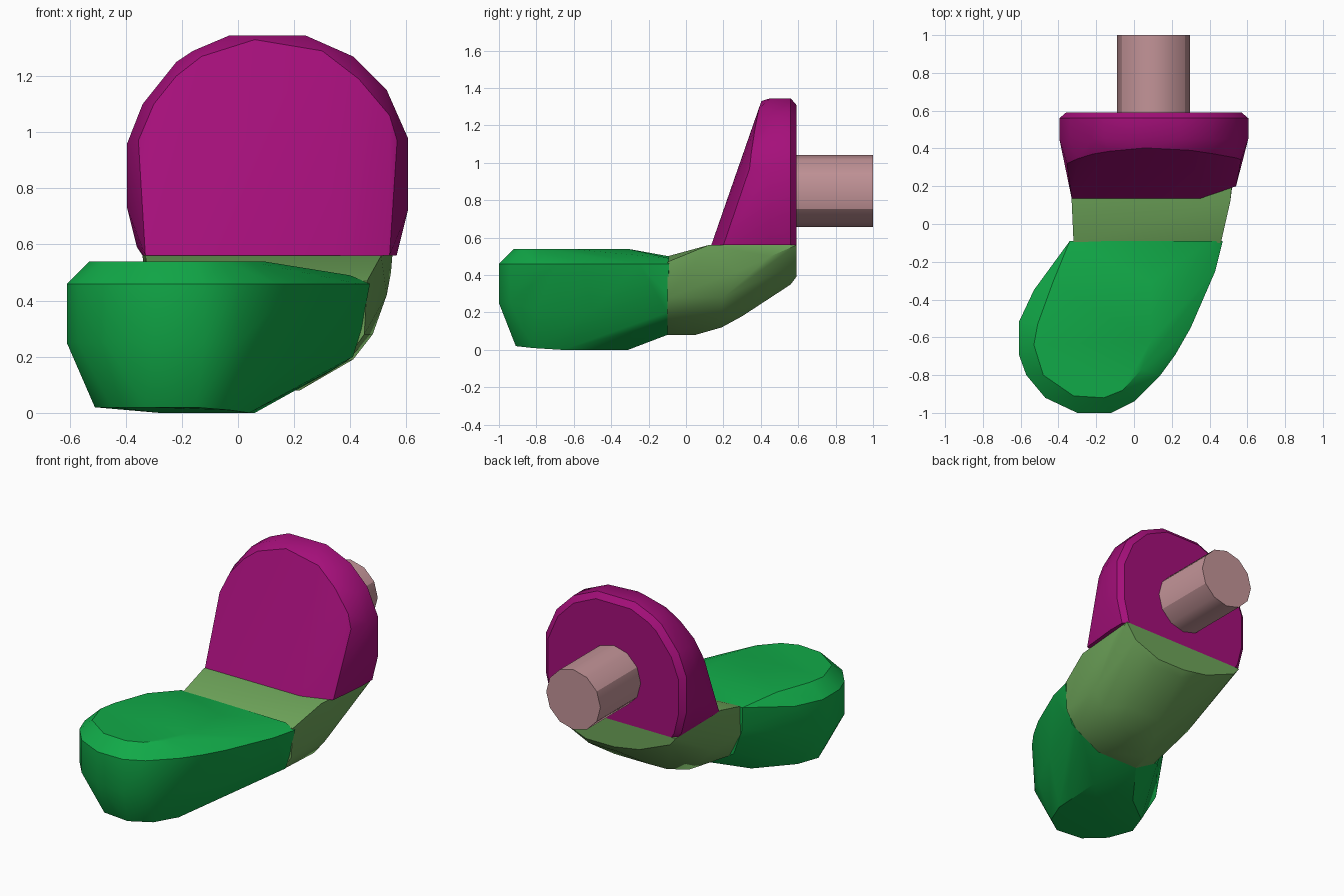
import bpy, bmesh, math
from mathutils import Matrix

cube = bpy.data.objects.get("Cube")
if cube:
    bpy.data.objects.remove(cube, do_unlink=True)


def material(name, rgb):
    m = bpy.data.materials.new(name)
    m.use_nodes = True
    m.diffuse_color = (*rgb, 1)
    m.node_tree.nodes["Principled BSDF"].inputs["Base Color"].default_value = (*rgb, 1)
    return m


def finish(name, bm, mat):
    bmesh.ops.recalc_face_normals(bm, faces=bm.faces[:])
    mesh = bpy.data.meshes.new(name)
    bm.to_mesh(mesh)
    bm.free()
    mesh.materials.append(mat)
    ob = bpy.data.objects.new(name, mesh)
    bpy.context.collection.objects.link(ob)
    bpy.ops.object.select_all(action='DESELECT')
    ob.select_set(True)
    bpy.context.view_layer.objects.active = ob
    bpy.ops.object.shade_smooth_by_angle(angle=math.radians(30))
    return ob


def hull(name, points, mat):
    """Convex block wrapped around a set of cross-section points."""
    bm = bmesh.new()
    for p in points:
        bm.verts.new(p)
    bmesh.ops.convex_hull(bm, input=bm.verts[:])
    loose = [v for v in bm.verts if not v.link_faces]
    bmesh.ops.delete(bm, geom=loose, context='VERTS')
    bmesh.ops.dissolve_limit(bm, angle_limit=math.radians(1),
                             verts=bm.verts[:], edges=bm.edges[:])
    return finish(name, bm, mat)


green = material("green", (0.0056, 0.402, 0.065))
olive = material("olive green", (0.156, 0.376, 0.102))
magenta = material("magenta", (0.376, 0.0048, 0.195))
pink = material("dusty pink", (0.546, 0.296, 0.314))

# Toe block: rim outline, domed top, tapering underside
rim = [(-.53, -.35), (-.61, -.52), (-.61, -.69), (-.57, -.80), (-.47, -.92),
       (-.30, -1.0), (-.12, -1.0), (0, -.94), (.14, -.80), (.22, -.69),
       (.30, -.55), (.43, -.25)]
toe = [(x, y, .46) for x, y in rim]
toe += [(x, y, .25) for x, y in rim[1:8]]
toe += [(.09, -.80, .22), (.17, -.66, .21), (.25, -.5, .21), (-.50, -.38, .25)]
top = [(-.51, -.53), (-.53, -.64), (-.48, -.80), (-.32, -.91), (-.16, -.92),
       (-.06, -.88), (.04, -.77), (.09, -.62), (.09, -.31), (-.43, -.31)]
toe += [(x, y, .54) for x, y in top]
toe += [(-.51, -.62, .02), (-.45, -.78, .02), (-.33, -.89, .02), (-.15, -.91, .02),
        (-.03, -.82, .01), (.04, -.66, 0), (.06, -.31, 0), (-.28, -.62, 0),
        (-.25, -.31, 0), (-.46, -.48, .02)]
toe += [(-.34, -.09, .50), (.40, -.09, .49), (.47, -.09, .46), (.44, -.10, .30),
        (.41, -.10, .20), (.33, -.10, .15), (.16, -.10, .08), (-.10, -.10, .08),
        (-.27, -.10, .18), (-.33, -.10, .35)]
hull("toe_block", toe, green)

# Middle block: rounded underside sweeping up to the back
middle = [(-.32, -.10, .50), (-.32, -.10, .32), (-.24, -.10, .16), (-.10, -.10, .08),
          (.20, -.10, .08), (.38, -.10, .18), (.45, -.10, .28), (.46, -.10, .47),
          (-.06, .05, .08), (.22, .05, .08), (0, .19, .12), (.26, .19, .12),
          (-.30, .15, .30), (.41, .19, .19), (.48, .20, .28), (.53, .28, .42),
          (.06, .30, .18), (.30, .30, .18), (-.33, .12, .56), (.51, .12, .56),
          (-.34, .59, .56), (-.30, .59, .51), (-.08, .59, .42), (.10, .59, .39),
          (.30, .59, .39), (.48, .59, .46), (.55, .59, .56),
          (.10, .56, .35), (.30, .56, .35), (.545, .45, .50)]
hull("middle_block", middle, olive)

# Backrest: rounded shield with a sloping front face and bevelled back
shield = [(-.34, .56), (-.36, .59), (-.395, .73), (-.395, .96), (-.34, 1.10),
          (-.22, 1.25), (-.16, 1.29), (-.03, 1.345), (.24, 1.345), (.41, 1.27),
          (.53, 1.15), (.605, .98), (.605, .72), (.565, .56)]
back = [(x, y, z) for y in (.45, .56) for x, z in shield]
back += [(.105 + (x - .105) * .93, .59, .56 + (z - .56) * .955) for x, z in shield]
back += [(-.33, .135, .56), (.35, .135, .56), (.54, .20, .56), (-.335, .19, .56),
         (-.355, .32, .97), (-.30, .345, 1.10), (-.22, .37, 1.20), (-.13, .385, 1.27),
         (.06, .403, 1.33), (.30, .39, 1.29), (.43, .37, 1.19), (.54, .35, 1.06),
         (.567, .34, .97)]
hull("backrest", back, magenta)

# Peg: round bar out of the back
bm = bmesh.new()
bmesh.ops.create_cone(bm, cap_ends=True, segments=12, radius1=.193, radius2=.193, depth=.45,
                      matrix=Matrix.Translation((.103, .775, .85)) @ Matrix.Rotation(math.pi / 2, 4, 'X'))
finish("rear_peg", bm, pink)
